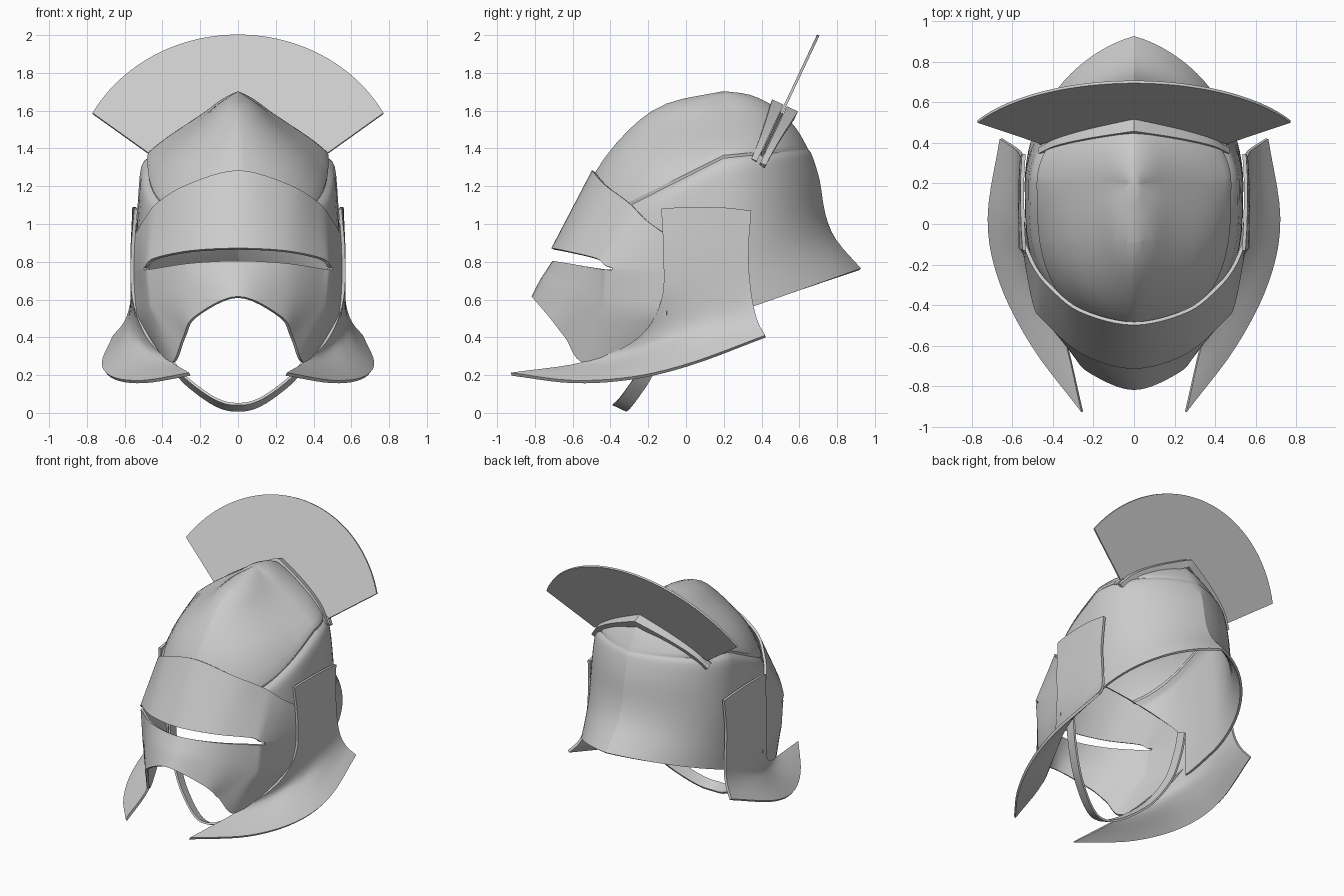
import bpy, bmesh
from math import sin, cos, pi, sqrt
from mathutils import Vector as V

cube = bpy.data.objects.get("Cube")
if cube:
    bpy.data.objects.remove(cube, do_unlink=True)

steel = bpy.data.materials.new("grey steel")
steel.use_nodes = True
GREY = (0.6, 0.6, 0.6, 1)
steel.diffuse_color = GREY
steel.node_tree.nodes["Principled BSDF"].inputs["Base Color"].default_value = GREY


def spline(pts, n, symmetric=False):
    """Smooth curve through the points, n steps per span."""
    p = [V(q) for q in pts]
    first = V((-p[1].x, p[1].y, p[1].z)) if symmetric else 2 * p[0] - p[1]
    p = [first] + p + [2 * p[-1] - p[-2]]
    out = []
    for a, b, c, d in zip(p, p[1:], p[2:], p[3:]):
        for i in range(n):
            t = i / n
            out.append(0.5 * (2 * b + (c - a) * t + (2 * a - 5 * b + 4 * c - d) * t ** 2
                              + (3 * b - a - 3 * c + d) * t ** 3))
    return out + [p[-2]]


def sheet(name, rows, thick, skip=None, cut=None):
    """Grid surface mirrored over x = 0, trimmed, then thickened."""
    bm = bmesh.new()
    for side in (1, -1):
        grid = [[bm.verts.new((side * p.x, p.y, p.z)) for p in row] for row in rows]
        for i in range(len(rows) - 1):
            for j in range(len(rows[0]) - 1):
                if skip and skip(i, j):
                    continue
                quad = [grid[i][j], grid[i][j + 1], grid[i + 1][j + 1], grid[i + 1][j]]
                bm.faces.new(quad[::side])
    bmesh.ops.remove_doubles(bm, verts=bm.verts[:], dist=0.0005)
    if cut:
        cut(bm)
    bmesh.ops.delete(bm, geom=[v for v in bm.verts if not v.link_faces], context='VERTS')
    mesh = bpy.data.meshes.new(name)
    bm.to_mesh(mesh)
    bm.free()
    mesh.materials.append(steel)
    ob = bpy.data.objects.new(name, mesh)
    bpy.context.collection.objects.link(ob)
    bpy.ops.object.select_all(action='DESELECT')
    ob.select_set(True)
    bpy.context.view_layer.objects.active = ob
    mod = ob.modifiers.new("thickness", 'SOLIDIFY')
    mod.thickness = thick
    mod.offset = 0
    bpy.ops.object.modifier_apply(modifier=mod.name)
    bpy.ops.object.shade_smooth_by_angle(angle=0.45)
    return ob


# Skull: rings given by back (y, z), side (x, z) and front (y, z)
SIDE_Y = 0.2
RINGS = [
    ((0.92, 0.76), (0.53, 0.51), (-0.62, 0.30)),
    ((0.79, 0.91), (0.53, 0.75), (-0.61, 0.60)),
    ((0.73, 1.05), (0.53, 0.95), (-0.59, 0.75)),
    ((0.70, 1.23), (0.52, 1.15), (-0.57, 0.86)),
    ((0.66, 1.36), (0.505, 1.30), (-0.56, 0.93)),
    ((0.64, 1.39), (0.47, 1.345), (-0.56, 0.96)),
    ((0.625, 1.42), (0.465, 1.375), (-0.57, 1.01)),
    ((0.57, 1.51), (0.38, 1.44), (-0.48, 1.26)),
    ((0.47, 1.61), (0.20, 1.56), (-0.30, 1.49)),
    ((0.34, 1.675), (0.10, 1.63), (-0.10, 1.63)),
]


def skull_point(ring, t):
    back, side, front = ring
    end, power, ridge = (back, 1, 0.35) if t < pi / 2 else (front, 0.6, 0.2)
    lean = min(t, pi - t)
    c = (1 - ridge) * max(cos(lean), 0) ** power + ridge * (1 - lean / (pi / 2))
    return V((side[0] * sin(t), SIDE_Y + (end[0] - SIDE_Y) * c, side[1] + (end[1] - side[1]) * c))


def open_face(bm):
    """Trim the skull away behind the visor."""
    corner, slope = V((0, -0.08, 0.72)), 1.1
    for normal in ((0, 1, 0), (0, slope, 1)):
        geom = bm.verts[:] + bm.edges[:] + bm.faces[:]
        bmesh.ops.bisect_plane(bm, geom=geom, plane_co=corner, plane_no=normal)
    gone = []
    for f in bm.faces:
        d = f.calc_center_median() - corner
        if d.y < 0 and d.z + slope * d.y < 0:
            gone.append(f)
    bmesh.ops.delete(bm, geom=gone, context='FACES')


STEPS = 36
skull = []
for i in range(STEPS + 1):
    t = pi * i / STEPS
    skull.append(spline([skull_point(r, t) for r in RINGS] + [V((0, SIDE_Y, 1.695))], 3))
sheet("skull", skull, 0.016, cut=open_face)

# Visor: rows from brow to face opening, each from centre to side
VISOR = [
    [(0, -.49, 1.28), (.265, -.425, 1.205), (.42, -.30, 1.11), (.49, -.21, 1.02), (.54, -.10, .94)],
    [(0, -.705, .868), (.25, -.635, .855), (.44, -.47, .815), (.49, -.39, .768), (.545, -.10, .76)],
    [(0, -.70, .80), (.25, -.62, .79), (.44, -.455, .763), (.49, -.39, .757), (.545, -.10, .74)],
    [(0, -.765, .70), (.25, -.66, .66), (.43, -.47, .58), (.475, -.38, .55), (.54, -.10, .52)],
    [(0, -.81, .613), (.225, -.72, .508), (.285, -.635, .40), (.35, -.52, .265), (.47, -.20, .41)],
]
SUB, COLS = 4, 6
curves = [spline(r, COLS, True) for r in VISOR]
visor = [curves[0]]
for upper, lower in zip(curves, curves[1:]):
    for k in range(1, SUB + 1):
        visor.append([a.lerp(b, k / SUB) for a, b in zip(upper, lower)])
# the eye slot is left open between the second and third rows
sheet("visor", visor, 0.018, skip=lambda i, j: SUB <= i < 2 * SUB and j < 3 * COLS)

# Cheek guards: rows from top to flared hem, each from front to rear
GUARD = [
    [(.54, -.13, 1.08), (.547, -.02, 1.088), (.55, .10, 1.09), (.55, .22, 1.085), (.543, .345, 1.07)],
    [(.558, -.12, .85), (.56, -.01, .85), (.56, .10, .85), (.558, .22, .85), (.552, .33, .85)],
    [(.55, -.13, .60), (.555, -.02, .61), (.56, .10, .63), (.56, .22, .65), (.555, .34, .68)],
    [(.475, -.25, .40), (.515, -.13, .42), (.55, 0, .44), (.57, .15, .48), (.567, .36, .555)],
    [(.35, -.53, .265), (.46, -.33, .285), (.565, -.15, .315), (.62, .05, .36), (.60, .385, .47)],
    [(.255, -.925, .205), (.50, -.60, .165), (.66, -.28, .185), (.715, .03, .26), (.655, .42, .405)],
]
across = [spline(r, 5) for r in GUARD]
down = [spline(col, 5) for col in zip(*across)]
sheet("cheek_guards", down, 0.018)


# Crest: a fan plate in a plane leaning back, held between two rails
def lean(x, z):
    return V((x, 0.70 - 0.47 * (2 - z), z))


seat = spline([lean(0, 1.605), lean(.22, 1.50), lean(.37, 1.405), lean(.45, 1.315)], 8)
inner = spline([lean(0, 1.58), lean(.22, 1.49), lean(.36, 1.42), lean(.455, 1.36)], 8)
RADIUS, STRETCH = 0.876, sqrt(1 + 0.47 ** 2)
outer = []
for i in range(len(inner)):
    a = 1.074 * i / (len(inner) - 1)
    outer.append(lean(RADIUS * sin(a), 2 - RADIUS * (1 - cos(a)) / STRETCH))
sheet("crest_plate", [inner, outer], 0.014)

across_plate = V((0, 0.905, -0.426))
for name, s in (("front_crest_rail", -1), ("rear_crest_rail", 1)):
    near = [p + across_plate * s * 0.01 for p in seat]
    far = [p + across_plate * s * (0.075 - 0.075 * p.x) for p in seat]
    sheet(name, [near, far], 0.05)

# Chin strap
strap = spline([(0, -.35, .03), (.09, -.33, .045), (.20, -.28, .11), (.32, -.21, .22),
                (.42, -.14, .40), (.465, -.10, .60), (.48, -.08, .75)], 5, True)
half = V((0, 0.036, -0.017))
sheet("chin_strap", [[p - half for p in strap], [p + half for p in strap]], 0.014)
